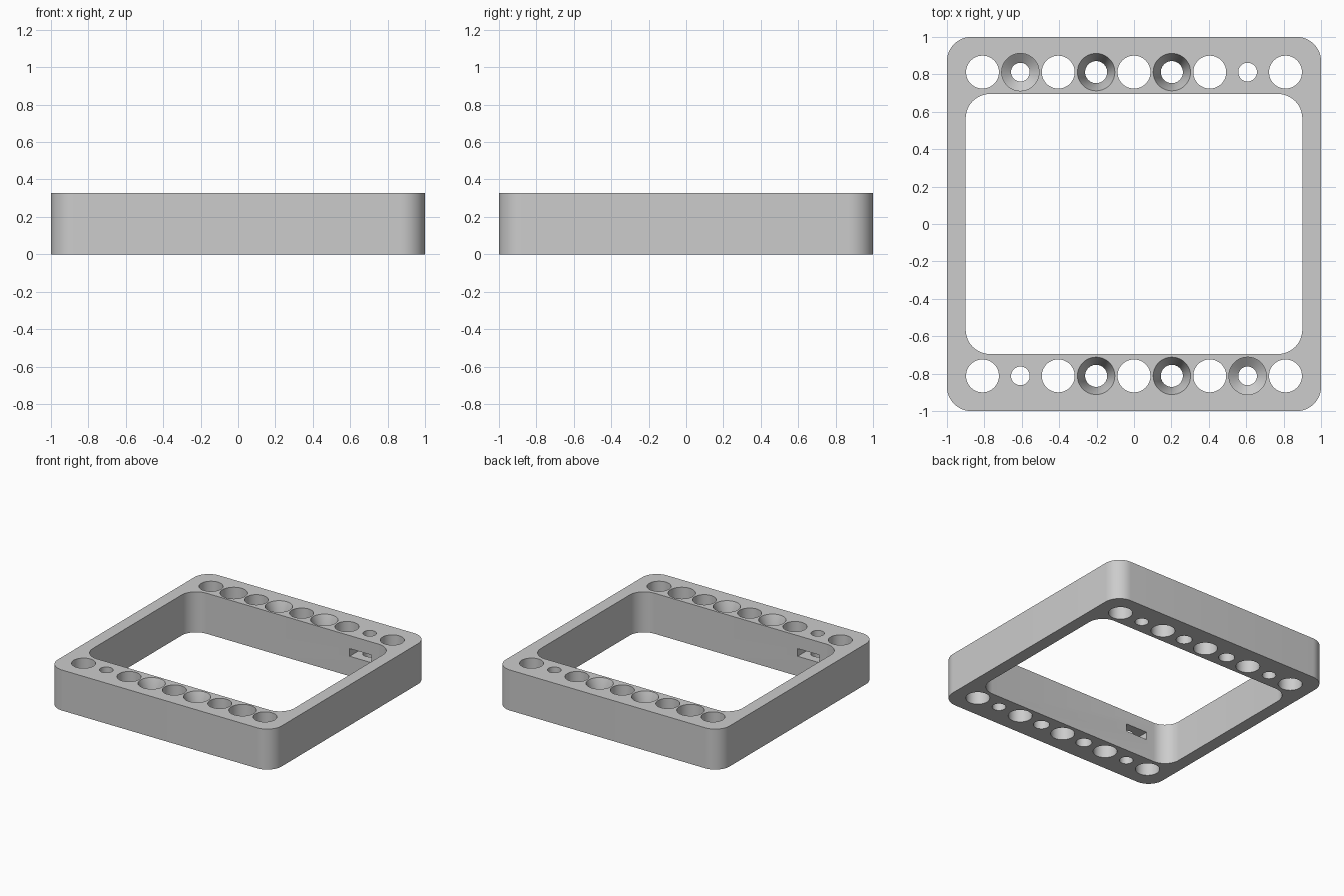
import bpy, bmesh, math
from mathutils import Vector

HEIGHT = 0.327
ROW_Y = 0.812
PITCH = 0.2025
OVER = 0.02

cube = bpy.data.objects.get("Cube")
if cube:
    bpy.data.objects.remove(cube, do_unlink=True)

grey = bpy.data.materials.new("light grey")
grey.use_nodes = True
colour = (0.604, 0.604, 0.604, 1)
grey.diffuse_color = colour
grey.node_tree.nodes["Principled BSDF"].inputs["Base Color"].default_value = colour


def make_object(name, bm):
    bmesh.ops.recalc_face_normals(bm, faces=bm.faces)
    mesh = bpy.data.meshes.new(name)
    bm.to_mesh(mesh)
    bm.free()
    mesh.materials.append(grey)
    obj = bpy.data.objects.new(name, mesh)
    bpy.context.collection.objects.link(obj)
    return obj


def prism(name, outline, z0, z1):
    bm = bmesh.new()
    face = bm.faces.new([bm.verts.new((x, y, z0)) for x, y in outline])
    top = bmesh.ops.extrude_face_region(bm, geom=[face])["geom"]
    verts = [v for v in top if isinstance(v, bmesh.types.BMVert)]
    bmesh.ops.translate(bm, verts=verts, vec=(0, 0, z1 - z0))
    return make_object(name, bm)


def rounded_rect(hx, hy, r, steps=12):
    pts = []
    for i, (sx, sy) in enumerate([(1, 1), (-1, 1), (-1, -1), (1, -1)]):
        for k in range(steps + 1):
            a = math.pi / 2 * (i + k / steps)
            pts.append((sx * (hx - r) + r * math.cos(a), sy * (hy - r) + r * math.sin(a)))
    return pts


def turned(name, x, y, profile, sides=48):
    """Solid of revolution about a vertical axis; profile is (radius, z) from bottom to top."""
    bm = bmesh.new()
    rings = []
    for r, z in profile:
        rings.append([bm.verts.new((x + r * math.cos(2 * math.pi * k / sides),
                                    y + r * math.sin(2 * math.pi * k / sides), z))
                      for k in range(sides)])
    for low, high in zip(rings, rings[1:]):
        for k in range(sides):
            n = (k + 1) % sides
            bm.faces.new((low[k], low[n], high[n], high[k]))
    bm.faces.new(rings[0])
    bm.faces.new(rings[-1])
    return make_object(name, bm)


def cut(body, cutter):
    mod = body.modifiers.new("cut", 'BOOLEAN')
    mod.operation = 'DIFFERENCE'
    mod.solver = 'EXACT'
    mod.object = cutter
    bpy.context.view_layer.objects.active = body
    bpy.ops.object.modifier_apply(modifier=mod.name)
    bpy.data.objects.remove(cutter, do_unlink=True)


# Rounded square frame with its opening
frame = prism("frame", rounded_rect(1, 1, 0.13), 0, HEIGHT)
cut(frame, prism("opening_cutter", rounded_rect(0.9, 0.695, 0.13), -OVER, HEIGHT + OVER))

# Hole profiles: plain, countersunk, recessed screw and bolt
BOTTOM, TOP = -OVER, HEIGHT + OVER
plain = [(0.088, BOTTOM), (0.088, TOP)]
sunk = [(0.059, BOTTOM), (0.059, HEIGHT - 0.12), (0.1, HEIGHT), (0.1, TOP)]
screw = [(0.05, BOTTOM), (0.05, 0.16), (0.1, 0.2), (0.1, TOP)]
bolt = [(0.05, BOTTOM), (0.05, TOP)]
row = [plain, screw, plain, sunk, plain, sunk, plain, bolt, plain]

# The two rows are half-turn copies of each other
for side in (1, -1):
    for i, profile in enumerate(row):
        cut(frame, turned("hole_cutter", side * (i - 4) * PITCH, side * ROW_Y, profile))

    # Nut slot opening onto the inner wall, with a hexagonal end
    w = 0.097
    tip = w / math.cos(math.pi / 6)
    slot = [(-w, -0.2), (w, -0.2), (w, tip / 2), (0, tip), (-w, tip / 2)]
    outline = [(side * (3 * PITCH + x), side * (ROW_Y + y)) for x, y in slot]
    cut(frame, prism("nut_slot_cutter", outline, 0.16, 0.222))

# Smooth curved walls, sharp rims
bpy.ops.object.select_all(action='DESELECT')
frame.select_set(True)
bpy.context.view_layer.objects.active = frame
bpy.ops.object.shade_smooth_by_angle(angle=math.radians(20))
